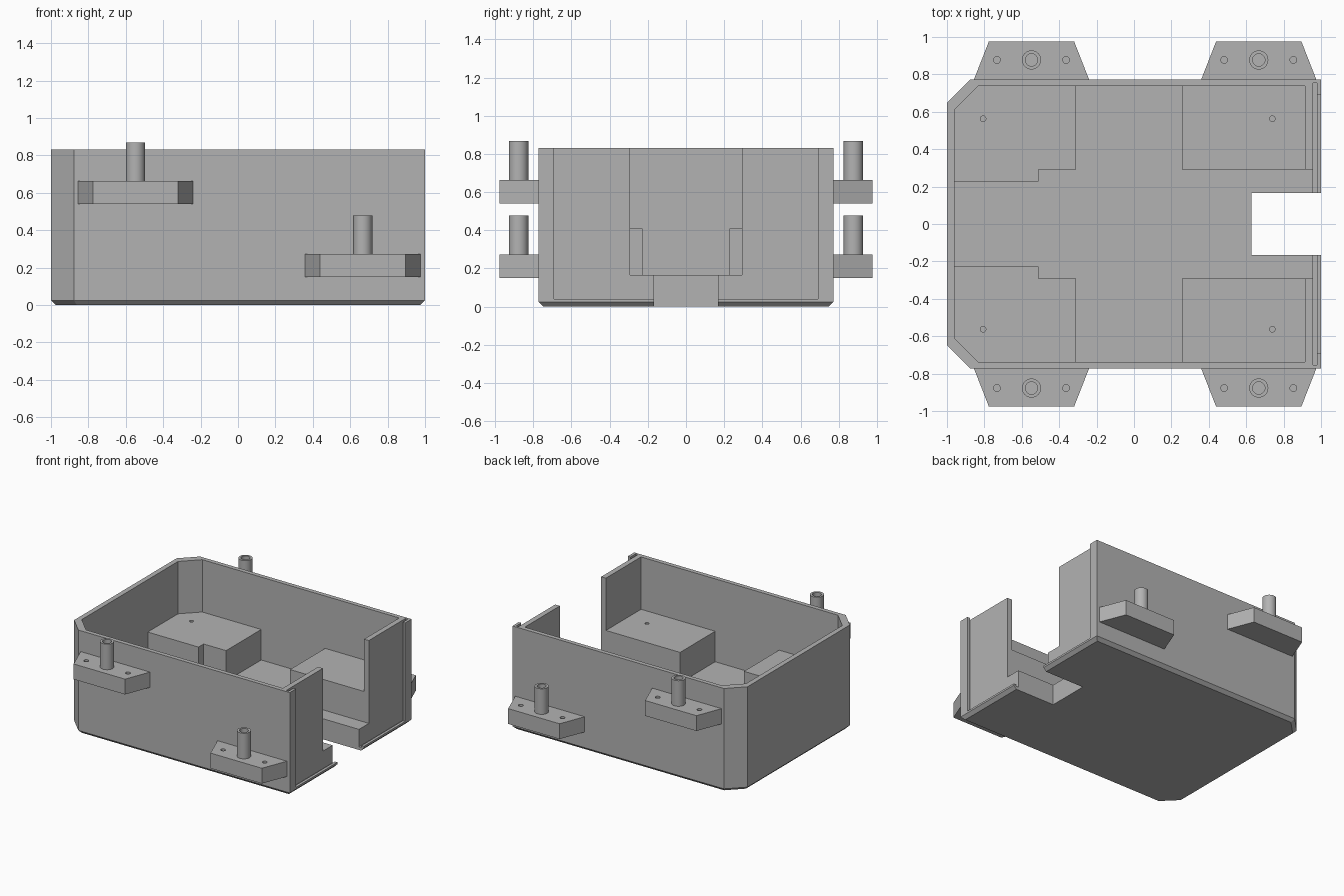
import bpy, bmesh, math

if "Cube" in bpy.data.objects:
    bpy.data.objects.remove(bpy.data.objects["Cube"], do_unlink=True)

grey = bpy.data.materials.new("plain grey")
grey.use_nodes = True
grey.diffuse_color = (0.45, 0.45, 0.45, 1)
grey.node_tree.nodes["Principled BSDF"].inputs["Base Color"].default_value = grey.diffuse_color


def loft(name, layers):
    """Solid skinned through (outline, height) layers."""
    bm = bmesh.new()
    rings = [[bm.verts.new((x, y, z)) for x, y in pts] for pts, z in layers]
    bm.faces.new(rings[0])
    bm.faces.new(rings[-1])
    for low, high in zip(rings, rings[1:]):
        for i in range(len(low)):
            j = (i + 1) % len(low)
            bm.faces.new((low[i], low[j], high[j], high[i]))
    bmesh.ops.recalc_face_normals(bm, faces=bm.faces)
    mesh = bpy.data.meshes.new(name)
    bm.to_mesh(mesh)
    bm.free()
    mesh.materials.append(grey)
    obj = bpy.data.objects.new(name, mesh)
    bpy.context.collection.objects.link(obj)
    return obj


def prism(name, pts, z0, z1):
    return loft(name, [(pts, z0), (pts, z1)])


def box(name, x0, x1, y, z0, z1):
    return prism(name, [(x0, -y), (x1, -y), (x1, y), (x0, y)], z0, z1)


def cylinder(name, x, y, r, z0, z1, n=32):
    angles = [math.tau * i / n for i in range(n)]
    return prism(name, [(x + r * math.cos(a), y + r * math.sin(a)) for a in angles], z0, z1)


def cut(obj, *cutters):
    """Subtract each cutter and bake the result."""
    for cutter in cutters:
        mod = obj.modifiers.new("cut", "BOOLEAN")
        mod.operation = "DIFFERENCE"
        mod.solver = "EXACT"
        mod.object = cutter
        bpy.context.view_layer.update()
        graph = bpy.context.evaluated_depsgraph_get()
        mesh = bpy.data.meshes.new_from_object(obj.evaluated_get(graph))
        obj.modifiers.clear()
        obj.data = mesh
        bpy.data.objects.remove(cutter, do_unlink=True)


def smooth(obj):
    bpy.ops.object.select_all(action="DESELECT")
    obj.select_set(True)
    bpy.context.view_layer.objects.active = obj
    bpy.ops.object.shade_smooth_by_angle(angle=math.radians(30))


def tray_outline(x0, x1, y, corner):
    return [(x0, -y + corner), (x0 + corner, -y), (x1, -y),
            (x1, y), (x0 + corner, y), (x0, y - corner)]


FLOOR, RIM, SHELF = 0.165, 0.83, 0.41

# Open tray with bevelled underside, panel slot, doorway and cable notch
outer = tray_outline(-1, 1, 0.772, 0.123)
base = tray_outline(-0.975, 0.975, 0.747, 0.113)
tray = loft("tray", [(base, 0), (outer, 0.025), (outer, RIM)])
cut(tray,
    prism("cavity", tray_outline(-0.96, 0.915, 0.737, 0.127), FLOOR, 1),
    box("doorway", 0.8, 0.97, 0.292, FLOOR, 1),
    box("panel_slot", 0.957, 0.978, 0.755, 0.025, 1),
    box("panel_opening", 0.97, 1.1, 0.692, 0.04, 1),
    box("cable_notch", 0.627, 1.1, 0.167, -1, 1))

# Raised shelves in the four inner corners, each with a screw hole
rear = [(-0.97, 0.227), (-0.51, 0.227), (-0.51, 0.292), (-0.31, 0.292),
        (-0.31, 0.745), (-0.84, 0.745), (-0.97, 0.615)]
front = [(0.257, 0.292), (0.925, 0.292), (0.925, 0.745), (0.257, 0.745)]
for side, label in ((1, "back"), (-1, "front")):
    for pts, hole_x, end in ((rear, -0.807, "right"), (front, 0.74, "left")):
        shelf = prism(f"{label}_{end}_shelf", [(x, y * side) for x, y in pts],
                      FLOOR - 0.01, SHELF)
        cut(shelf, cylinder("hole", hole_x, 0.563 * side, 0.015, 0.25, 1, 16))
        smooth(shelf)

    # Outer mounting tabs, high at one end and low at the other, with hollow pins
    for cx, z, end in ((-0.548, 0.54, "right"), (0.667, 0.15, "left")):
        top = z + 0.123
        pts = [(cx - 0.308, 0.772), (cx - 0.228, 0.976),
               (cx + 0.228, 0.976), (cx + 0.308, 0.772)]
        tab = prism(f"{label}_{end}_tab", [(x, y * side) for x, y in pts], z, top)
        y = 0.877 * side
        cut(tab, *[cylinder("hole", cx + dx, y, 0.018, z + 0.03, 1, 20)
                   for dx in (-0.185, 0.185)])
        smooth(tab)
        pin = cylinder(f"{label}_{end}_pin", cx, y, 0.051, top - 0.01, top + 0.205)
        cut(pin, cylinder("bore", cx, y, 0.033, top, 1.2))
        smooth(pin)
